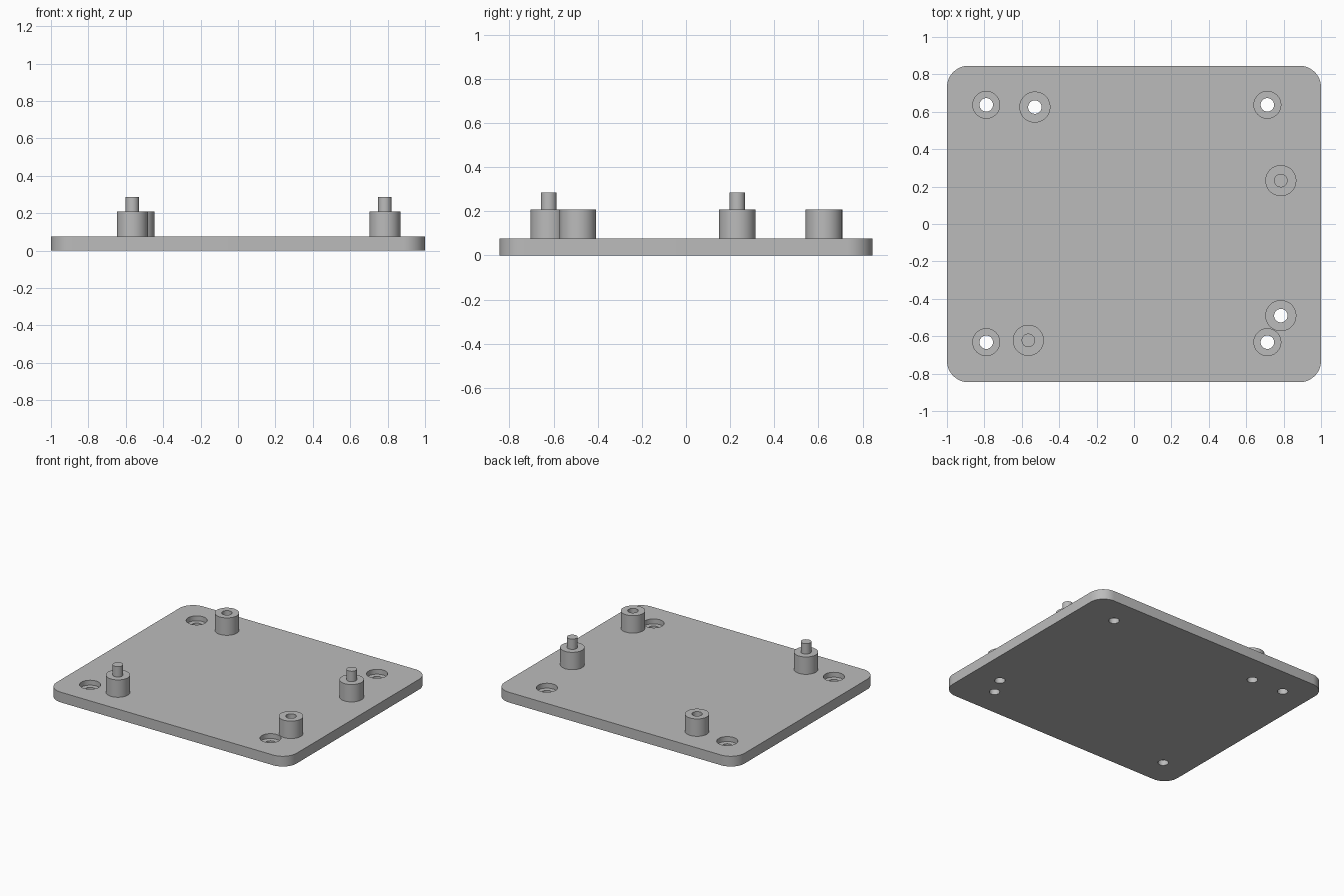
import bpy
import bmesh
import math

if "Cube" in bpy.data.objects:
    bpy.data.objects.remove(bpy.data.objects["Cube"], do_unlink=True)

# Single grey material
GREY = (0.5, 0.5, 0.5, 1)
grey = bpy.data.materials.new("grey")
grey.use_nodes = True
grey.diffuse_color = GREY
grey.node_tree.nodes["Principled BSDF"].inputs["Base Color"].default_value = GREY

PLATE_TOP, BOSS_TOP, PIN_TOP = 0.077, 0.208, 0.286
HALF_X, HALF_Y, CORNER = 1.0, 0.846, 0.115
HOLE_R, PIN_R, BOSS_R, RECESS_R = 0.036, 0.036, 0.083, 0.072
RECESS_FLOOR = 0.04
SCREWS = [(x, y) for x in (-0.79, 0.713) for y in (-0.632, 0.637)]
SOCKETS = {"back_right": (-0.53, 0.625), "front_left": (0.785, -0.49)}
PINS = {"back_left": (0.785, 0.232), "front_right": (-0.565, -0.622)}


def make_object(name, bm):
    bmesh.ops.recalc_face_normals(bm, faces=bm.faces)
    mesh = bpy.data.meshes.new(name)
    bm.to_mesh(mesh)
    bm.free()
    mesh.materials.append(grey)
    obj = bpy.data.objects.new(name, mesh)
    bpy.context.collection.objects.link(obj)
    return obj


def lathe(name, centre, profile, closed=False, sides=48):
    """Turn a radius/height profile about a vertical axis."""
    bm = bmesh.new()
    rings = []
    for radius, z in profile:
        angles = [math.tau * i / sides for i in range(sides)]
        rings.append([bm.verts.new((centre[0] + radius * math.cos(a),
                                    centre[1] + radius * math.sin(a), z)) for a in angles])
    pairs = list(zip(rings, rings[1:]))
    if closed:
        pairs.append((rings[-1], rings[0]))
    else:
        bm.faces.new(rings[0])
        bm.faces.new(rings[-1])
    for low, high in pairs:
        for i in range(sides):
            j = (i + 1) % sides
            bm.faces.new((low[i], low[j], high[j], high[i]))
    return make_object(name, bm)


def smooth(obj):
    bpy.ops.object.select_all(action="DESELECT")
    obj.select_set(True)
    bpy.context.view_layer.objects.active = obj
    bpy.ops.object.shade_smooth_by_angle(angle=math.radians(30))


# Base plate with rounded corners
bm = bmesh.new()
outline = []
for quarter, (sx, sy) in enumerate([(1, 1), (-1, 1), (-1, -1), (1, -1)]):
    for step in range(13):
        a = math.pi / 2 * (quarter + step / 12)
        outline.append(bm.verts.new((sx * (HALF_X - CORNER) + CORNER * math.cos(a),
                                     sy * (HALF_Y - CORNER) + CORNER * math.sin(a), 0)))
base = bm.faces.new(outline)
top = bmesh.ops.extrude_face_region(bm, geom=[base])["geom"]
bmesh.ops.translate(bm, vec=(0, 0, PLATE_TOP),
                    verts=[v for v in top if isinstance(v, bmesh.types.BMVert)])
plate = make_object("base_plate", bm)

# Counterbored screw holes and through holes below the sockets
cutters = [lathe("screw_hole_cutter", c, [(HOLE_R, -0.1), (HOLE_R, RECESS_FLOOR),
                                          (RECESS_R, RECESS_FLOOR), (RECESS_R, 0.15)])
           for c in SCREWS]
cutters += [lathe("socket_hole_cutter", c, [(HOLE_R, -0.1), (HOLE_R, 0.15)])
            for c in SOCKETS.values()]
bpy.context.view_layer.objects.active = plate
for cutter in cutters:
    mod = plate.modifiers.new("hole", "BOOLEAN")
    mod.operation = "DIFFERENCE"
    mod.solver = "EXACT"
    mod.object = cutter
    bpy.ops.object.modifier_apply(modifier=mod.name)
    bpy.data.objects.remove(cutter, do_unlink=True)
smooth(plate)

# Hollow standoffs
for place, centre in SOCKETS.items():
    smooth(lathe("socket_standoff_" + place, centre,
                 [(HOLE_R, PLATE_TOP), (BOSS_R, PLATE_TOP),
                  (BOSS_R, BOSS_TOP), (HOLE_R, BOSS_TOP)], closed=True))

# Standoffs with a locating pin
for place, centre in PINS.items():
    smooth(lathe("pin_standoff_" + place, centre,
                 [(BOSS_R, PLATE_TOP), (BOSS_R, BOSS_TOP),
                  (PIN_R, BOSS_TOP), (PIN_R, PIN_TOP)]))
